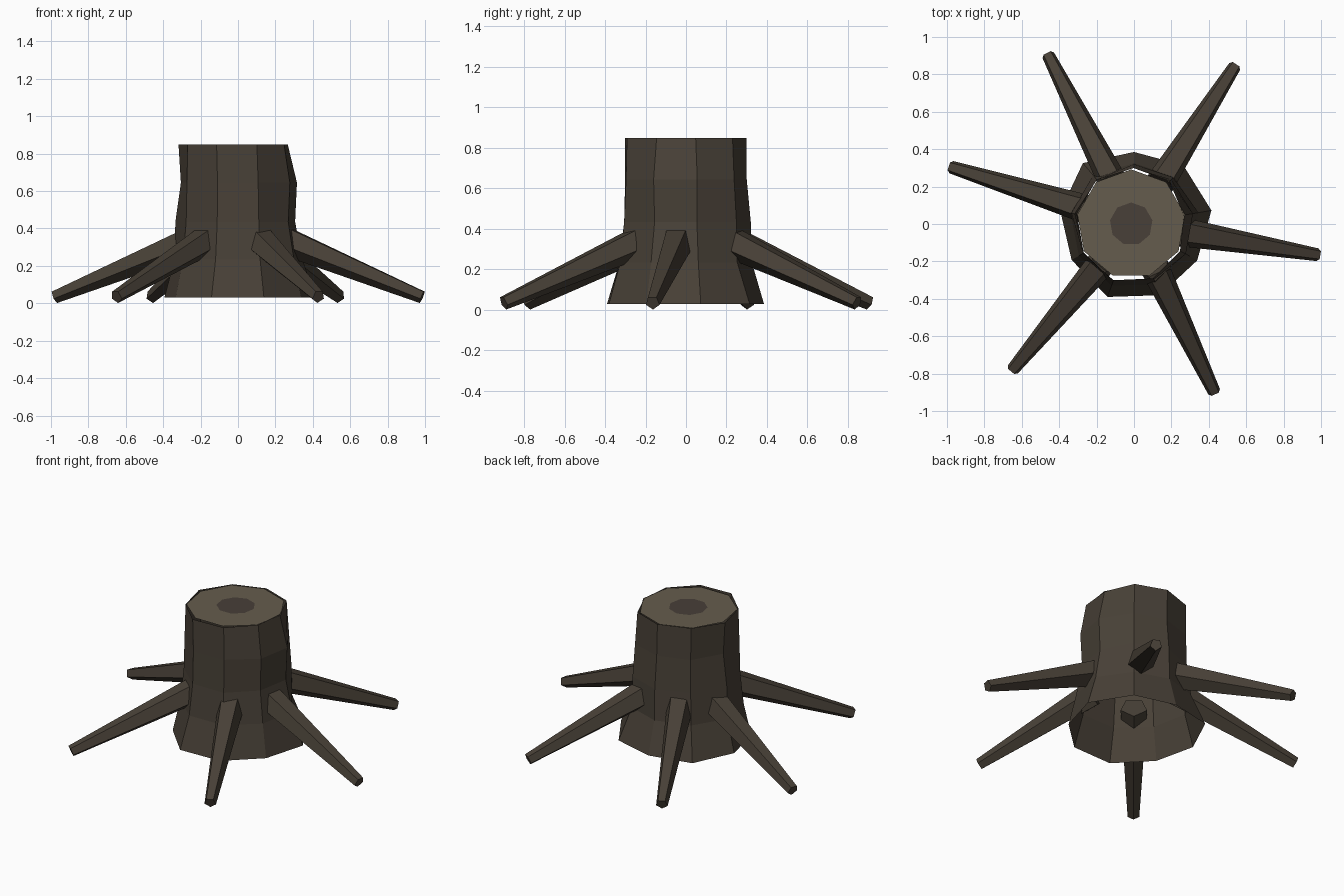
import bpy, bmesh
from math import cos, sin, radians
from mathutils import Vector

if "Cube" in bpy.data.objects:
    bpy.data.objects.remove(bpy.data.objects["Cube"])


def material(name, rgb):
    m = bpy.data.materials.new(name)
    m.diffuse_color = (*rgb, 1)
    m.use_nodes = True
    m.node_tree.nodes["Principled BSDF"].inputs["Base Color"].default_value = m.diffuse_color
    return m


bark = material("bark", (0.065, 0.052, 0.038))
cut_wood = material("cut_wood", (0.13, 0.108, 0.075))
heart_wood = material("heart_wood", (0.065, 0.05, 0.04))


def loft(name, rings, mat, caps=False):
    """Join rings of points with quads, optionally closing both ends."""
    bm = bmesh.new()
    loops = [[bm.verts.new(p) for p in ring] for ring in rings]
    for a, b in zip(loops, loops[1:]):
        for i in range(len(a)):
            j = (i + 1) % len(a)
            bm.faces.new((a[i], a[j], b[j], b[i]))
    if caps or len(loops) == 1:
        bm.faces.new(loops[-1])
    if caps:
        bm.faces.new(loops[0][::-1])
    me = bpy.data.meshes.new(name)
    bm.to_mesh(me)
    bm.free()
    me.materials.append(mat)
    ob = bpy.data.objects.new(name, me)
    bpy.context.collection.objects.link(ob)
    return ob


def ring(radii, z, cx=0.0):
    return [(cx + r * cos(radians(10 + 40 * i)), r * sin(radians(10 + 40 * i)), z)
            for i, r in enumerate(radii)]


# Trunk: open nine-sided tube with uneven rings
loft("trunk", [
    ring([.42, .41, .385, .425, .40, .385, .415, .405, .39], .03),
    ring([.35, .33, .325, .34, .345, .34, .35, .345, .345], .235),
    ring([.31, .325, .32, .315, .34, .32, .325, .325, .31], .435),
    ring([.32, .31, .30, .31, .31, .315, .32, .315, .32], .645),
    ring([.275, .30, .30, .305, .318, .305, .32, .31, .29], .85, -.005),
], bark)

# Cut top and its heartwood disc
loft("cut_top", [ring([.292] * 9, .848, -.015)], cut_wood)
loft("heartwood", [ring([.115] * 9, .851, -.015)], heart_wood)


# Roots: tapered five-sided spikes with a flat upper face
def root(name, tip_x, tip_y):
    tip = Vector((tip_x, tip_y, .035))
    out = Vector((tip_x, tip_y, 0)).normalized()
    start = out * .265 + Vector((0, 0, .335))
    axis = (tip - start).normalized()
    side = axis.cross(Vector((0, 0, 1))).normalized()
    up = side.cross(axis)
    rings = []
    for c, r in ((start, .082), (tip, .036)):
        rings.append([c + r * (cos(radians(72 * k - 90)) * side
                               + sin(radians(72 * k - 90)) * up) for k in range(5)])
    loft(name, rings, bark, caps=True)


tips = [(.985, -.165), (.54, .845), (-.46, .905),
        (-.98, .305), (-.65, -.78), (.43, -.90)]
for n, (x, y) in enumerate(tips, 1):
    root(f"root_{n}", x, y)
